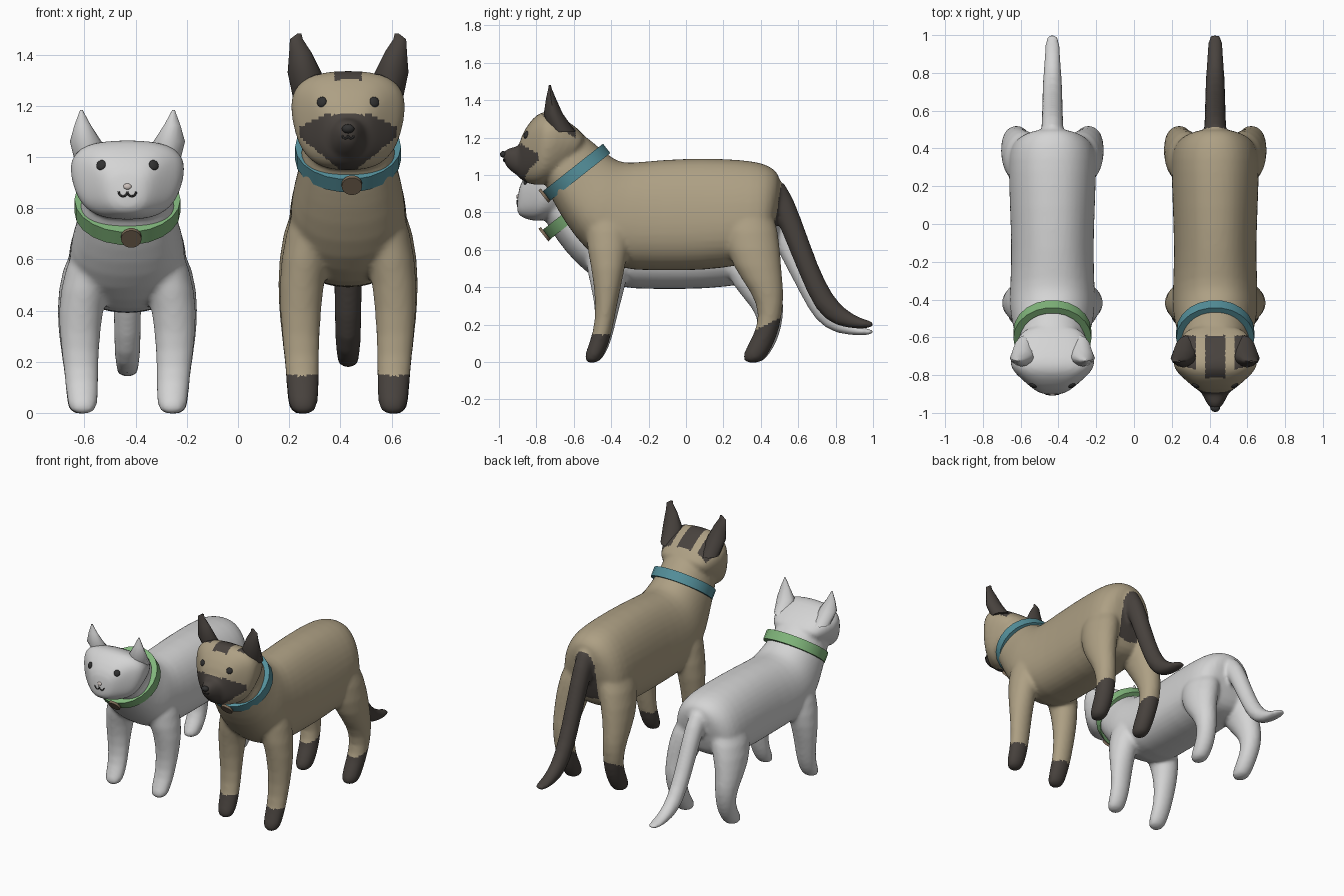
import bpy, bmesh, math
from mathutils import Vector

cube = bpy.data.objects.get("Cube")
if cube:
    bpy.data.objects.remove(cube, do_unlink=True)


def material(name, rgb):
    m = bpy.data.materials.new(name)
    m.use_nodes = True
    m.diffuse_color = (*rgb, 1)
    bsdf = next(n for n in m.node_tree.nodes if n.type == 'BSDF_PRINCIPLED')
    bsdf.inputs["Base Color"].default_value = (*rgb, 1)
    return m


WHITE = material("white fur", (0.66, 0.66, 0.66))
TAN = material("tan fur", (0.42, 0.35, 0.23))
DARK = material("dark fur", (0.065, 0.055, 0.048))
BLACK = material("black", (0.03, 0.03, 0.03))
PINK = material("pale nose", (0.6, 0.53, 0.5))
TEAL = material("teal collar", (0.09, 0.28, 0.33))
GREEN = material("green collar", (0.22, 0.47, 0.2))
BRONZE = material("bronze tag", (0.2, 0.145, 0.095))


def loft(bm, rings, sides=20, power=2.3):
    """Skin superellipse rings: centre, half axis, half axis, widening along the second axis."""
    loops = []
    for c, a, b, widen in rings:
        loop = []
        for i in range(sides):
            t = math.tau * i / sides
            p, q = math.cos(t), math.sin(t)
            p = math.copysign(abs(p) ** (2 / power), p)
            q = math.copysign(abs(q) ** (2 / power), q)
            loop.append(bm.verts.new(c + a * p * (1 + widen * q) + b * q))
        loops.append(loop)
    for l1, l2 in zip(loops, loops[1:]):
        for i in range(sides):
            j = (i + 1) % sides
            bm.faces.new((l1[i], l1[j], l2[j], l2[i]))
    bm.faces.new(loops[0])
    bm.faces.new(loops[-1])


def spine_rings(rows, widen=0):
    """Rows: top y, top z, bottom y, bottom z, half width."""
    out = []
    for ty, tz, by, bz, hx in rows:
        top, low = Vector((0, ty, tz)), Vector((0, by, bz))
        out.append(((top + low) / 2, Vector((hx, 0, 0)), (top - low) / 2, widen))
    return out


def level_rings(rows, side):
    """Rows: z, centre x, centre y, half width, half depth."""
    return [(Vector((side * x, y, z)), Vector((rx, 0, 0)), Vector((0, ry, 0)), 0)
            for z, x, y, rx, ry in rows]


TRUNK = [(.515, .98, .485, .78, .1), (.47, 1.04, .45, .60, .185), (.4, 1.07, .4, .54, .225),
         (.3, 1.085, .3, .515, .232), (.1, 1.095, .1, .485, .225), (-.15, 1.085, -.15, .485, .215),
         (-.3, 1.065, -.4, .49, .225), (-.36, 1.075, -.54, .6, .225), (-.4, 1.1, -.64, .73, .205),
         (-.45, 1.135, -.72, .87, .185), (-.52, 1.2, -.75, .94, .18), (-.62, 1.26, -.76, .97, .16)]
HEAD = [(-.5, 1.175, -.66, 1.0, .15), (-.58, 1.255, -.73, .955, .19), (-.67, 1.315, -.775, .945, .222),
        (-.74, 1.345, -.805, .945, .218), (-.79, 1.335, -.84, .95, .172), (-.85, 1.27, -.88, .97, .115),
        (-.9, 1.17, -.91, 1.0, .06)]
MUZZLE = [(-.78, 1.17, -.78, .98, .12), (-.9, 1.155, -.88, .98, .078),
          (-.955, 1.145, -.94, 1.02, .046), (-.985, 1.12, -.975, 1.06, .025)]
TAIL = [(.44, 1.0, .42, .8, .06), (.53, .98, .48, .78, .06), (.61, .79, .53, .65, .057),
        (.705, .51, .61, .46, .055), (.785, .35, .69, .27, .052), (.87, .265, .8, .185, .046),
        (.96, .225, .94, .175, .04), (1.01, .215, 1.005, .185, .034)]
FRONT_LEG = [(-.008, .175, -.505, .042, .035), (.04, .175, -.49, .062, .056), (.15, .178, -.445, .065, .05),
             (.3, .185, -.425, .074, .055), (.5, .187, -.415, .088, .09), (.7, .15, -.42, .1, .13),
             (.9, .1, -.42, .08, .1)]
HIND_LEG = [(-.008, .178, .355, .042, .045), (.04, .178, .37, .06, .072), (.14, .18, .425, .062, .064),
            (.25, .188, .455, .066, .06), (.37, .192, .44, .076, .085), (.5, .187, .38, .09, .13),
            (.7, .15, .34, .115, .16), (.9, .09, .31, .09, .13)]
CAT_EAR = [(1.23, .15, -.66, .055, .07), (1.33, .163, -.71, .062, .045),
           (1.41, .175, -.72, .032, .022), (1.485, .18, -.725, .005, .004)]
DOG_EAR = [(1.23, .155, -.66, .06, .07), (1.33, .17, -.71, .066, .05),
           (1.41, .187, -.722, .043, .026), (1.46, .202, -.727, .025, .01), (1.482, .19, -.728, .008, .005)]


def add_object(name, bm, mats, centre_x, zs, angle=40):
    bmesh.ops.recalc_face_normals(bm, faces=bm.faces)
    mesh = bpy.data.meshes.new(name)
    bm.to_mesh(mesh)
    bm.free()
    for v in mesh.vertices:
        v.co.z *= zs
    for m in mats:
        mesh.materials.append(m)
    ob = bpy.data.objects.new(name, mesh)
    bpy.context.collection.objects.link(ob)
    ob.location.x = centre_x
    shade(ob, angle)
    return ob


def shade(ob, angle):
    bpy.ops.object.select_all(action='DESELECT')
    ob.select_set(True)
    bpy.context.view_layer.objects.active = ob
    bpy.ops.object.shade_smooth_by_angle(angle=math.radians(angle))


def is_marking(p):
    """Dark markings: mask, crown stripe, ear bases, tail and socks."""
    x, y, z = abs(p.x), p.y, p.z
    mask = y < -.79 and .95 + .8 * max(0, x - .03) < z < 1.165 - .5 * max(0, x - .09)
    crown = x < .05 and -.815 < y < -.59 and z > 1.2
    ear_base = x > .105 and -.785 < y < -.59 and z > 1.3 - .7 * (y + .74)
    tail = x < .075 and y > .48 + .2 * (z - .8) and z > .1
    socks = z < (.145 if y < 0 else .17 + .5 * (y - .37))
    return mask or crown or ear_base or tail or socks


def build_body(name, centre_x, zs, furs, long_muzzle):
    # Overlapping lofts are fused into one smooth skin
    bm = bmesh.new()
    loft(bm, spine_rings(TRUNK, -.15))
    loft(bm, spine_rings(HEAD, .17), power=2.8)
    loft(bm, spine_rings(TAIL), power=2)
    if long_muzzle:
        loft(bm, spine_rings(MUZZLE))
    for side in (-1, 1):
        loft(bm, level_rings(FRONT_LEG, side), power=2)
        loft(bm, level_rings(HIND_LEG, side), power=2)
    ob = add_object(name, bm, [], centre_x, zs)
    sub = ob.modifiers.new("round", 'SUBSURF')
    sub.levels = 1
    fuse = ob.modifiers.new("fuse", 'REMESH')
    fuse.mode = 'VOXEL'
    fuse.voxel_size = .012
    soft = ob.modifiers.new("soften", 'SMOOTH')
    soft.factor, soft.iterations = .5, 7
    graph = bpy.context.evaluated_depsgraph_get()
    skin = bpy.data.meshes.new_from_object(ob.evaluated_get(graph))
    ob.modifiers.clear()
    ob.data = skin
    skin.materials.clear()
    for m in furs:
        skin.materials.append(m)
    for f in skin.polygons:
        p = f.center.copy()
        p.z /= zs
        f.material_index = int(len(furs) > 1 and is_marking(p))
    shade(ob, 60)
    bpy.context.view_layer.update()
    return ob


def on_face(body, x, z):
    """Point and normal on the front of the head."""
    hit, point, normal, _ = body.ray_cast(Vector((x, -2, z)), Vector((0, 1, 0)))
    return (point, normal) if hit else (Vector((x, -.88, z)), Vector((0, -1, 0)))


def add_bead(name, body, x, z, size, mat):
    point, normal = on_face(body, x, z)
    bm = bmesh.new()
    bmesh.ops.create_uvsphere(bm, u_segments=16, v_segments=10, radius=1)
    bmesh.ops.scale(bm, vec=size, verts=bm.verts)
    ob = add_object(name, bm, [mat], 0, 1)
    ob.rotation_euler = normal.to_track_quat('Z', 'Y').to_euler()
    ob.location = point + Vector((body.location.x, 0, 0))


def add_mouth(name, body, z, width, mat):
    # Two small hooks hanging from the nose
    curve = bpy.data.curves.new(name, 'CURVE')
    curve.dimensions = '3D'
    curve.bevel_depth = .004
    curve.bevel_resolution = 1
    for side in (-1, 1):
        line = curve.splines.new('POLY')
        line.points.add(8)
        for i, pt in enumerate(line.points):
            t = math.pi * i / 8
            x = side * width * (1 - math.cos(t)) / 2
            p, n = on_face(body, x, z - width * .55 * math.sin(t))
            pt.co = (*(p + n * .001), 1)
    curve.materials.append(mat)
    ob = bpy.data.objects.new(name, curve)
    bpy.context.collection.objects.link(ob)
    ob.location.x = body.location.x


def add_collar(name, centre_x, zs, mat):
    # Tilted flat band with a round tag at the throat
    c, u = Vector((0, -.585, 1.015 * zs)), Vector((0, .785, .62))
    n = Vector((0, -.62, .785))
    bm = bmesh.new()
    steps = 22
    rows = []
    for i in range(steps):
        t = math.tau * i / steps
        rows.append([bm.verts.new(c + Vector((math.cos(t) * r, 0, 0)) + u * math.sin(t) * r + n * h)
                     for r, h in ((.207, .032), (.207, -.032), (.17, -.032), (.17, .032))])
    for a, b in zip(rows, rows[1:] + rows[:1]):
        for k in range(4):
            m = (k + 1) % 4
            bm.faces.new((a[k], a[m], b[m], b[k]))
    add_object(name + "_collar", bm, [mat], centre_x, 1, 30)
    bm = bmesh.new()
    hub = c - u * .212 + n * .008
    loft(bm, [(hub + u * d, Vector((.04, 0, 0)), n * .043, 0) for d in (-.008, .008)], 18, 2)
    add_object(name + "_tag", bm, [BRONZE], centre_x + .015, 1, 30)


def build_animal(name, centre_x, zs, furs, ear, collar_mat, nose_mat, long_muzzle):
    body = build_body(name + "_body", centre_x, zs, furs, long_muzzle)
    for side, word in ((-1, "right"), (1, "left")):
        bm = bmesh.new()
        loft(bm, level_rings(ear, side), 12, 1.7)
        add_object(f"{name}_{word}_ear", bm, furs[-1:], centre_x, zs, 50)
        add_bead(f"{name}_{word}_eye", body, side * .103, 1.215 * zs, (.02, .021, .01), BLACK)
    size = (.025, .018, .02) if long_muzzle else (.016, .012, .008)
    add_bead(name + "_nose", body, 0, 1.11 * zs, size, nose_mat)
    add_mouth(name + "_mouth", body, 1.085 * zs, .022 if long_muzzle else .034, BLACK)
    add_collar(name, centre_x, zs, collar_mat)


build_animal("cat", -.432, .797, [WHITE], CAT_EAR, GREEN, PINK, False)
build_animal("dog", .43, 1, [TAN, DARK], DOG_EAR, TEAL, BLACK, True)
